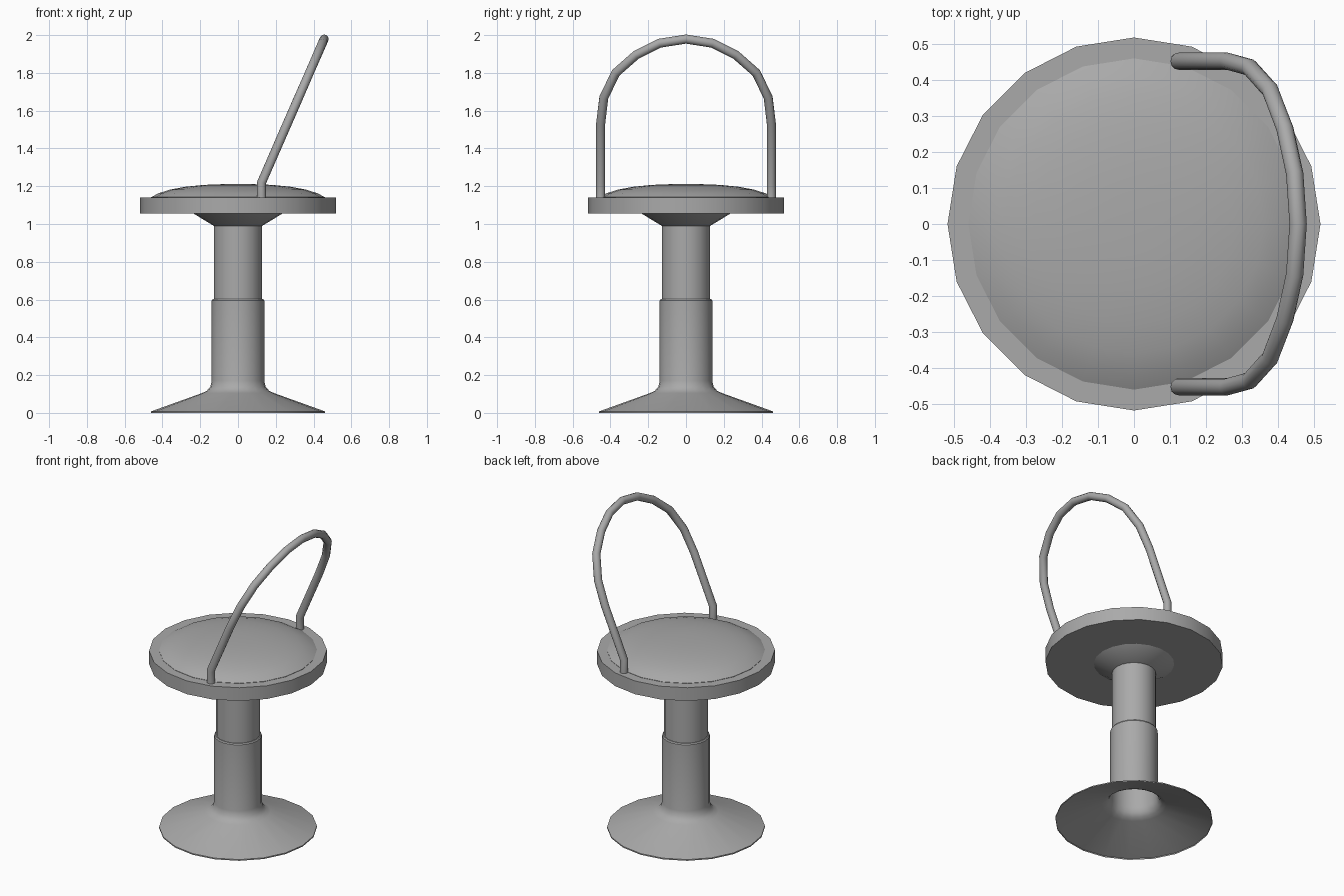
import bpy
import bmesh
from math import cos, sin, tau
from mathutils import Vector

cube = bpy.data.objects.get("Cube")
if cube:
    bpy.data.objects.remove(cube, do_unlink=True)

SIDES = 20

grey = bpy.data.materials.new("plain_grey")
grey.use_nodes = True
grey.diffuse_color = (0.4, 0.4, 0.4, 1)
grey.node_tree.nodes["Principled BSDF"].inputs["Base Color"].default_value = (0.4, 0.4, 0.4, 1)


def finish(name, bm, angle=0.6):
    """Turn a bmesh into a smooth-shaded object with sharp creases."""
    mesh = bpy.data.meshes.new(name)
    bm.to_mesh(mesh)
    bm.free()
    mesh.materials.append(grey)
    obj = bpy.data.objects.new(name, mesh)
    bpy.context.collection.objects.link(obj)
    bpy.ops.object.select_all(action="DESELECT")
    obj.select_set(True)
    bpy.context.view_layer.objects.active = obj
    bpy.ops.object.shade_smooth_by_angle(angle=angle)
    return obj


def skin(bm, rings):
    """Join neighbouring rings of vertices with quads."""
    for low, high in zip(rings, rings[1:]):
        n = len(low)
        for i in range(n):
            j = (i + 1) % n
            bm.faces.new((low[i], low[j], high[j], high[i]))


def lathe(name, profile, cap_bottom=False, cap_top=False):
    """Revolve (radius, height) points, listed bottom to top, around z."""
    bm = bmesh.new()
    rings = [[bm.verts.new((r * cos(tau * i / SIDES), r * sin(tau * i / SIDES), z))
              for i in range(SIDES)] for r, z in profile]
    skin(bm, rings)
    if cap_bottom:
        bm.faces.new(rings[0][::-1])
    if cap_top:
        bm.faces.new(rings[-1])
    return finish(name, bm)


def tube(name, path, radius, sides=12):
    """Sweep a circle along a path, mitring at each bend."""
    bm = bmesh.new()
    rings = []
    for k, p in enumerate(path):
        into = (p - path[max(k - 1, 0)]).normalized()
        out = (path[min(k + 1, len(path) - 1)] - p).normalized()
        along = (into + out).normalized()
        u = along.cross(Vector((1, 0, 0))).normalized()
        v = along.cross(u)
        rings.append([bm.verts.new(p + radius * (u * cos(tau * i / sides) + v * sin(tau * i / sides)))
                      for i in range(sides)])
    skin(bm, rings)
    bm.faces.new(rings[0][::-1])
    bm.faces.new(rings[-1])
    bmesh.ops.recalc_face_normals(bm, faces=bm.faces)
    return finish(name, bm, 0.9)


# Hollow flared foot and lower sleeve
lathe("pedestal_base", [(0.46, 0), (0.46, 0.008), (0.19, 0.105), (0.165, 0.117),
                        (0.147, 0.138), (0.139, 0.17), (0.139, 0.595), (0.134, 0.602), (0.125, 0.602)])

# Upper post and the flared bracket beneath the seat
lathe("upper_post", [(0.128, 0.595), (0.128, 1.0)], cap_bottom=True)
lathe("seat_bracket", [(0.128, 0.99), (0.235, 1.055)], cap_bottom=True)

# Seat disc with a domed cushion
lathe("seat_disc", [(0.518, 1.055), (0.518, 1.14)], cap_bottom=True, cap_top=True)
lathe("seat_cushion", [(0.46, 1.135), (0.46, 1.142), (0.42, 1.163), (0.36, 1.182),
                       (0.28, 1.197), (0.18, 1.207), (0.08, 1.211)], cap_top=True)

# Leaning hoop backrest, mirrored from one half
half = [(0.452, 1.53), (0.435, 1.67), (0.372, 1.80), (0.264, 1.895), (0.14, 1.957)]
foot_z = 1.22


def lean(y, z):
    return Vector((0.125 + max(z - foot_z, 0) * 0.436, y, z))


side = [lean(y, z) for y, z in [(0.452, 1.135), (0.452, foot_z)] + half]
mirrored = [Vector((p.x, -p.y, p.z)) for p in reversed(side)]
tube("backrest_hoop", side + [lean(0, 1.979)] + mirrored, 0.024)
